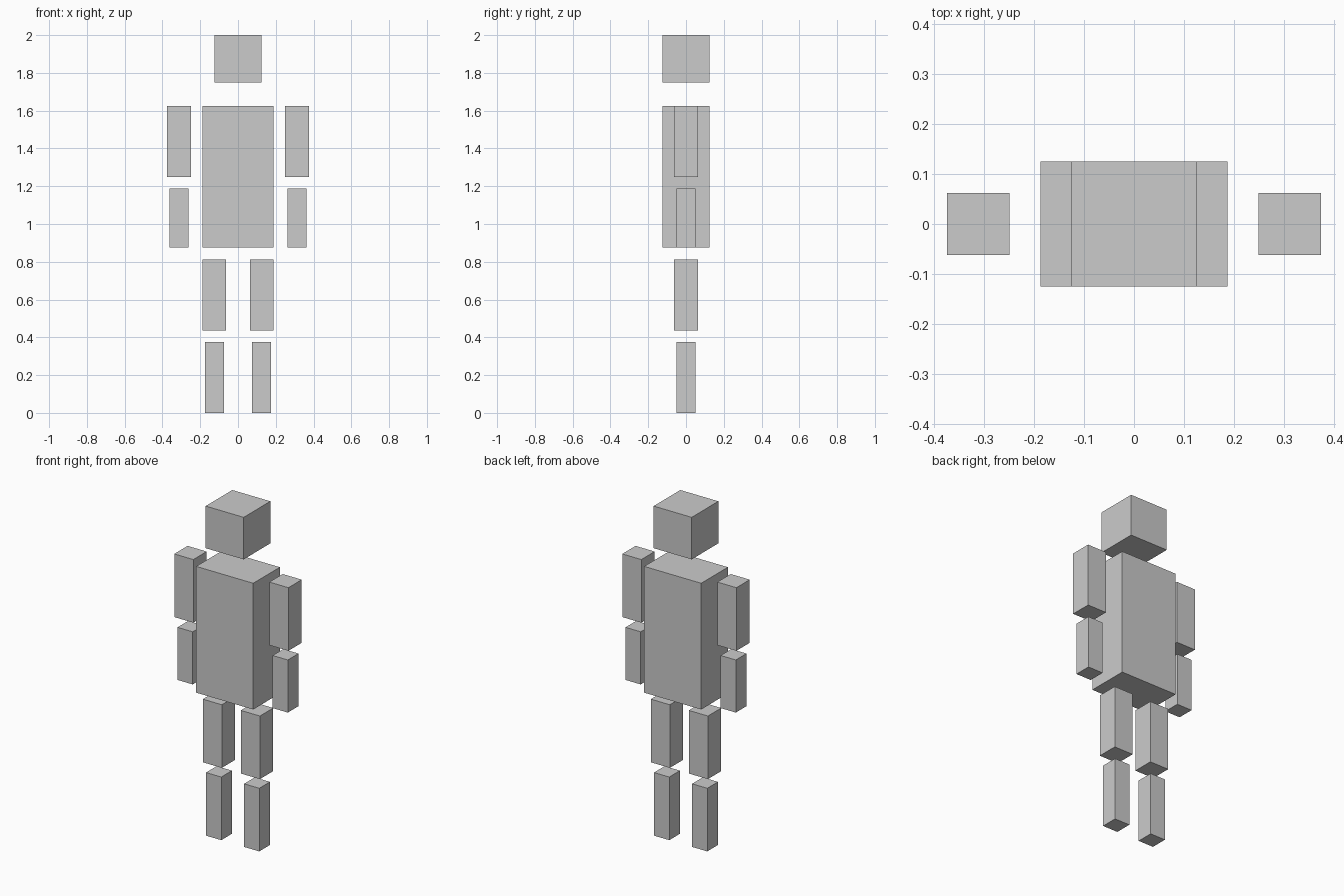
import bpy

default = bpy.data.objects.get("Cube")
if default:
    bpy.data.objects.remove(default, do_unlink=True)

# Single plain grey
grey = bpy.data.materials.new("plain_grey")
grey.use_nodes = True
colour = (0.6, 0.6, 0.6, 1.0)
grey.diffuse_color = colour
grey.node_tree.nodes["Principled BSDF"].inputs["Base Color"].default_value = colour


def block(name, x, width, depth, bottom, top):
    """Box centred on y = 0, spanning bottom to top."""
    bpy.ops.mesh.primitive_cube_add(size=1, location=(x, 0, (bottom + top) / 2))
    obj = bpy.context.object
    obj.name = name
    obj.scale = (width, depth, top - bottom)
    bpy.ops.object.transform_apply(location=False, rotation=False, scale=True)
    obj.data.materials.append(grey)


# Head and torso
block("head", 0, 0.25, 0.25, 1.75, 2.0)
block("torso", 0, 0.375, 0.25, 0.875, 1.625)

# Limbs: the model's left is +x
THICK, THIN = 0.125, 0.1
for side, sign in (("left", 1), ("right", -1)):
    arm_x, leg_x = sign * 0.3125, sign * 0.125
    block(side + "_upper_arm", arm_x, THICK, THICK, 1.25, 1.625)
    block(side + "_forearm", arm_x, THIN, THIN, 0.875, 1.1875)
    block(side + "_thigh", leg_x, THICK, THICK, 0.4375, 0.8125)
    block(side + "_shin", leg_x, THIN, THIN, 0.0, 0.375)
